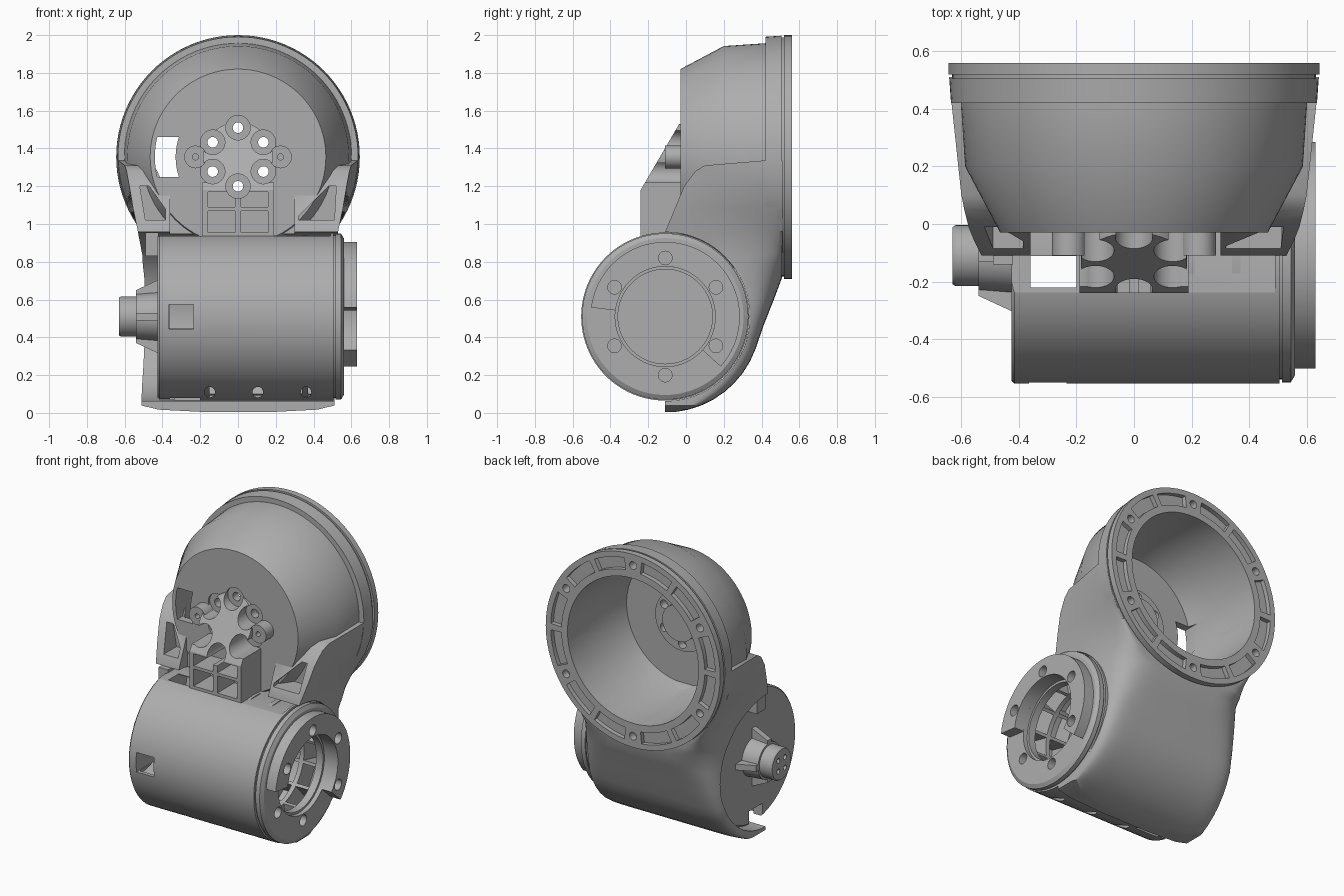
import bpy, bmesh
from math import sin, cos, radians, sqrt

cube = bpy.data.objects.get("Cube")
if cube:
    bpy.data.objects.remove(cube)

grey = bpy.data.materials.new("mid grey")
grey.use_nodes = True
grey.diffuse_color = (0.42, 0.42, 0.42, 1)
grey.node_tree.nodes["Principled BSDF"].inputs["Base Color"].default_value = (0.42, 0.42, 0.42, 1)

parts = []
cutters = []
HUB = (-0.11, 0.51)    # (y, z) centre line of the drum
EYE = (0, 1.355)       # (x, z) centre line of the bowl


def place(axis, u, v, t):
    return {"x": (t, u, v), "y": (u, t, v), "z": (u, v, t)}[axis]


def solid(name, axis, sections, cutter=False):
    """Capped loft through (position, outline) sections along an axis."""
    bm = bmesh.new()
    rings = [[bm.verts.new(place(axis, u, v, t)) for u, v in pts] for t, pts in sections]
    for a, b in zip(rings, rings[1:]):
        for i in range(len(a)):
            bm.faces.new((a[i - 1], a[i], b[i], b[i - 1]))
    bm.faces.new(rings[0])
    bm.faces.new(rings[-1])
    bmesh.ops.recalc_face_normals(bm, faces=bm.faces)
    mesh = bpy.data.meshes.new(name)
    bm.to_mesh(mesh)
    bm.free()
    mesh.materials.append(grey)
    obj = bpy.data.objects.new(name, mesh)
    bpy.context.collection.objects.link(obj)
    obj.hide_render = cutter
    (cutters if cutter else parts).append(obj)
    return obj


def prism(name, axis, pts, lo, hi, cutter=False):
    return solid(name, axis, [(lo, pts), (hi, pts)], cutter)


def rect(u0, u1, v0, v1):
    return [(u0, v0), (u1, v0), (u1, v1), (u0, v1)]


def polar(c, r, deg):
    return (c[0] + r * cos(radians(deg)), c[1] + r * sin(radians(deg)))


def circle(c, r, n=24):
    return [polar(c, r, 360 * i / n) for i in range(n)]


def arc(c, r0, r1, a0, a1, n=12):
    angles = [a0 + (a1 - a0) * i / n for i in range(n + 1)]
    return [polar(c, r1, a) for a in angles] + [polar(c, r0, a) for a in reversed(angles)]


def lathe(name, axis, c, profile, n=96, cutter=False):
    return solid(name, axis, [(t, circle(c, r, n)) for t, r in profile], cutter)


def cut(obj, tools):
    bpy.context.view_layer.objects.active = obj
    for tool in tools:
        mod = obj.modifiers.new("cut", "BOOLEAN")
        mod.operation = "DIFFERENCE"
        mod.solver = "EXACT"
        mod.object = tool
        bpy.ops.object.modifier_apply(modifier=mod.name)


# Bowl with stepped rear flange
bowl = lathe("bowl", "y", EYE, [(-0.03, 0.465), (0.2, 0.587), (0.42, 0.602), (0.42, 0.636),
             (0.505, 0.642), (0.505, 0.632), (0.52, 0.632), (0.52, 0.645), (0.56, 0.645)])
cavity = lathe("bowl_cavity", "y", EYE, [(0.02, 0.425), (0.2, 0.475), (0.6, 0.485)], cutter=True)
steps = [-0.105 + 0.0175 * i for i in range(13)]
edges = [[(-sqrt(r * r - h * h), EYE[1] + h) for h in steps] for r in (0.44, 0.33)]
window = prism("bowl_window", "y", edges[0] + edges[1][::-1], -0.1, 0.1, True)
bolt_spots = [polar(EYE, 0.155, 30 + 60 * k) for k in range(6)]
bolts = [prism("bolt_hole", "y", circle(p, 0.028), -0.5, 0.3, True) for p in bolt_spots]
bores = [prism("counterbore", "y", circle(p, 0.065, 32), -0.5, -0.015, True) for p in bolt_spots]
rim_cuts = []
for k in range(6):
    a = 90 + 60 * k
    rim_cuts.append(prism("rim_hole", "y", circle(polar(EYE, 0.57, a), 0.026), 0.46, 0.6, True))
    for s in (a + 6, a + 32):
        rim_cuts.append(prism("rim_slot", "y", arc(EYE, 0.53, 0.608, s, s + 22), 0.53, 0.6, True))
cut(bowl, [cavity, window] + bores + bolts + rim_cuts)

# Stepped hub on the bowl floor
inner_hub = lathe("inner_hub", "y", EYE, [(0.015, 0.2), (0.04, 0.2), (0.04, 0.12), (0.08, 0.12)], 48)
cut(inner_hub, bolts)

# Shroud rows: height, front half width, front y, back y, squareness
rows = []
for a in range(6, 72, 8):
    rows.append((HUB[1] - 0.508 * cos(radians(a)), min(0.51, 0.03 * a), -0.11,
                 HUB[0] + 0.508 * sin(radians(a)), 10))
rows += [(0.46, 0.51, -0.11, 0.41, 8), (0.6, 0.51, -0.11, 0.465, 6),
         (0.72, 0.51, -0.11, 0.51, 4.4), (0.78, 0.51, -0.11, 0.51, 4), (0.84, 0.51, -0.11, 0.51, 3.5),
         (0.96, 0.53, -0.11, 0.51, 2.5), (1.08, 0.555, -0.06, 0.51, 1.2),
         (1.2, 0.575, -0.01, 0.51, 1), (1.28, 0.59, 0.05, 0.51, 1),
         (1.31, 0.6, 0.1, 0.51, 1), (1.335, 0.632, 0.4, 0.51, 1)]


def shroud_outline(z, w, front, back, n):
    # the back narrows to the flange circle at this height
    rear = sqrt(max(0.643 ** 2 - (EYE[1] - z) ** 2, 0.0001))
    half = []
    for i in range(25):
        a = radians(90 * i / 24)
        side, depth = max(cos(a), 0) ** (2 / n), sin(a) ** (2 / n)
        half.append((rear + (w - rear) * side, front + (back - front) * depth))
    return half + [(-x, y) for x, y in reversed(half)]


shroud = solid("shroud", "z", [(r[0], shroud_outline(*r)) for r in rows])
seat = prism("drum_seat", "x", circle(HUB, 0.447, 96), -0.7, 0.7, True)
recess = prism("neck_recess", "y", rect(-0.36, 0.3, 0.8, 1.5), -0.4, -0.02, True)
pocket_r = prism("right_pocket", "y", [(-0.52, 1.2), (-0.47, 1.2), (-0.385, 1.08), (-0.385, 1.02), (-0.49, 1.02)], -0.3, 0.05, True)
pocket_l = prism("left_pocket", "y", [(0.52, 1.2), (0.48, 1.2), (0.32, 1.04), (0.32, 1.02), (0.51, 1.02)], -0.3, 0.05, True)
cut(shroud, [cavity, seat, recess, pocket_r, pocket_l] + bolts + bores)

# Hollow drum
drum = lathe("drum", "x", HUB, [(-0.425, 0.435), (-0.415, 0.445), (0.505, 0.445), (0.505, 0.43),
             (0.515, 0.43), (0.515, 0.44), (0.545, 0.44), (0.56, 0.415)])
drum_bore = lathe("drum_bore", "x", HUB, [(-0.36, 0.42), (0.48, 0.42), (0.48, 0.25),
                  (0.53, 0.25), (0.53, 0.265), (0.7, 0.265)], cutter=True)
slot = prism("cable_slot", "z", rect(-0.36, -0.2, -0.22, -0.112), -0.1, 1.1, True)
flat = prism("top_flat", "y", rect(-0.43, 0.49, 0.935, 1.1), -0.238, 0.1, True)
port = prism("front_port", "y", rect(-0.365, -0.235, 0.445, 0.575), -0.7, -0.3, True)
notch = prism("end_notch", "x", rect(-0.2, -0.06, 0, 0.16), -0.5, -0.34, True)
screws = [prism("screw_hole", "y", circle((x, 0.11), 0.028), -0.6, -0.17, True) for x in (-0.15, 0.105, 0.36)]
ring_holes = [prism("ring_hole", "x", circle(polar(HUB, 0.31, 30 + 60 * k), 0.036), 0.5, 0.8, True) for k in range(6)]
cut(drum, [drum_bore, slot, flat, port, notch] + screws + ring_holes)

# Raised partial ring on the open end
end_ring = prism("end_ring", "x", arc(HUB, 0.265, 0.395, -42, 173, 60), 0.555, 0.63)
cut(end_ring, ring_holes)

# Ribs lining the drum
for k in range(12):
    rib = prism("long_rib", "x", arc(HUB, 0.28, 0.43, 30 * k + 13, 30 * k + 17, 2), -0.38, 0.49)
    cut(rib, [slot])
for x in (-0.18, 0, 0.18, 0.34):
    for a in (0, 180):
        rib = prism("ring_rib", "x", arc(HUB, 0.28, 0.43, a, a + 180, 32), x, x + 0.03)
        cut(rib, [slot])

# Front column and scalloped bolt hub, trimmed by one sloping face
column = prism("column", "y", rect(-0.19, 0.19, 0.92, 1.22), -0.24, -0.02)
star = prism("bolt_hub", "y", circle(EYE, 0.185, 48), -0.24, -0.02)
slope = prism("slope", "x", [(-0.45, 0.82), (-0.03, 1.54), (-0.03, 1.9), (-0.45, 1.9)], -0.5, 0.5, True)
pockets = []
for s in (-1, 1):
    for z0, z1 in ((0.955, 1.07), (1.09, 1.17)):
        x0, x1 = sorted((0.015 * s, 0.16 * s))
        pockets.append(prism("column_pocket", "y", rect(x0, x1, z0, z1), -0.4, -0.06, True))
cut(column, [slope] + bores + bolts + pockets)
cut(star, [slope] + bores + bolts)

# Side lugs
for s in (-1, 1):
    c = (0.225 * s, EYE[1])
    lug = prism("lug", "y", circle(c, 0.06, 32), -0.11, -0.02)
    cut(lug, [prism("lug_hole", "y", circle(c, 0.016), -0.3, -0.05, True)])

# Cable connector on the closed end
socket = lathe("connector", "x", HUB, [(-0.41, 0.13), (-0.54, 0.12), (-0.54, 0.106), (-0.62, 0.106), (-0.63, 0.1)], 48)
cut(socket, [prism("pin_hole", "x", circle(polar(HUB, 0.05, 45 + 90 * k), 0.016), -0.7, -0.59, True) for k in range(4)])
for axis, c, w in (("y", HUB[1], HUB[0]), ("z", HUB[0], HUB[1])):
    pts = [(-0.41, c - 0.2), (-0.54, c - 0.14), (-0.54, c + 0.14), (-0.41, c + 0.2)]
    prism("connector_fin", axis, pts, w - 0.02, w + 0.02)
prism("side_tab", "y", rect(-0.49, -0.42, 0.83, 0.955), -0.14, -0.05)

# Remove cutters, smooth the curved faces
for tool in cutters:
    bpy.data.objects.remove(tool)
bpy.ops.object.select_all(action="DESELECT")
for obj in parts:
    obj.select_set(True)
bpy.context.view_layer.objects.active = parts[0]
bpy.ops.object.shade_smooth_by_angle(angle=radians(30))
